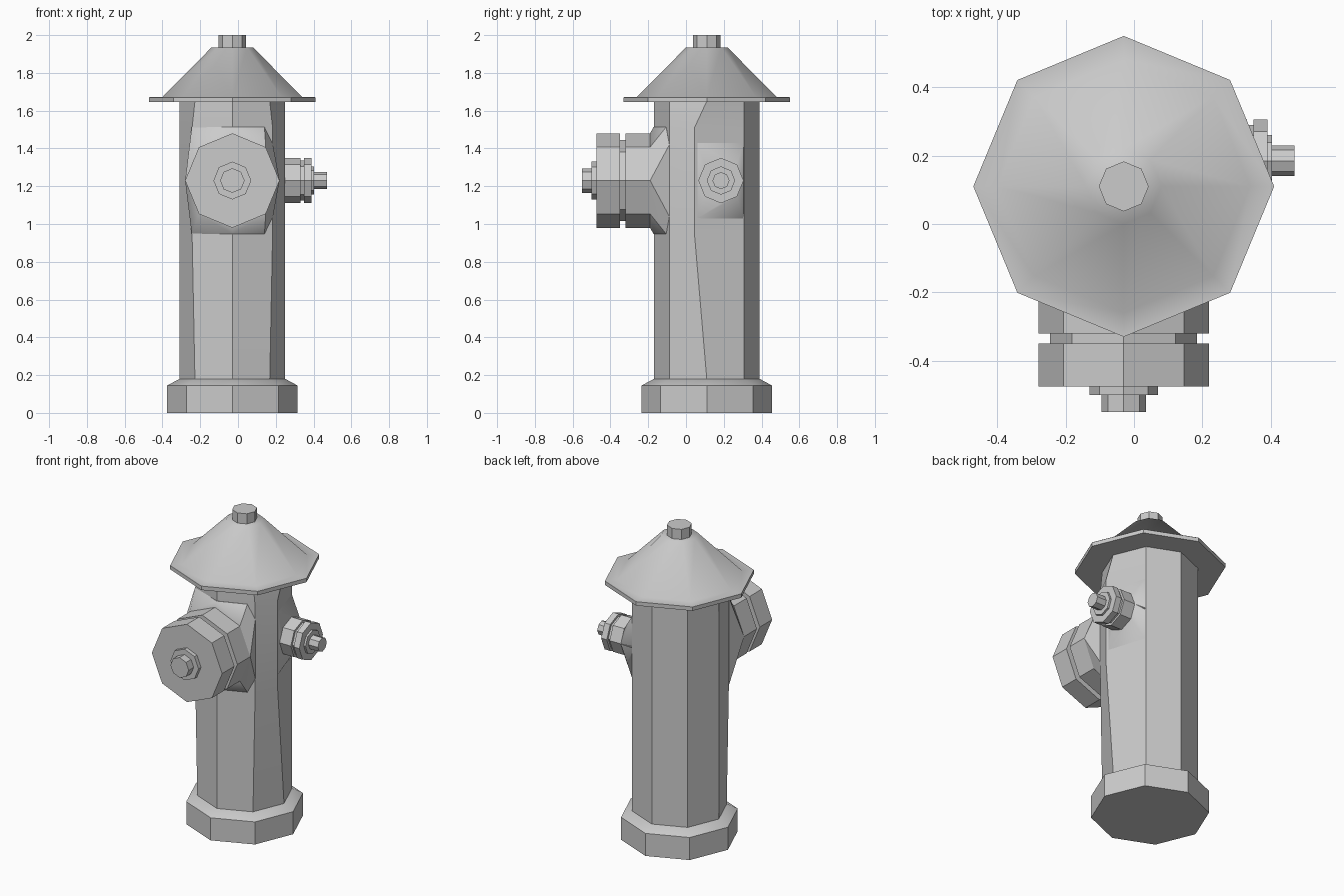
import bpy, bmesh
from math import sin, cos, pi, radians
from mathutils import Matrix, Vector

if "Cube" in bpy.data.objects:
    bpy.data.objects.remove(bpy.data.objects["Cube"])

CX, CY, NOZZLE_Z = -0.03, 0.11, 1.23

grey = bpy.data.materials.new("plain_grey")
grey.use_nodes = True
grey.diffuse_color = (0.6, 0.6, 0.6, 1)
grey.node_tree.nodes["Principled BSDF"].inputs["Base Color"].default_value = (0.6, 0.6, 0.6, 1)


def finish(name, bm, angle=40):
    """Turn a bmesh into a grey object whose edges above the angle stay sharp."""
    bmesh.ops.recalc_face_normals(bm, faces=bm.faces)
    for f in bm.faces:
        f.smooth = True
    for e in bm.edges:
        e.smooth = e.calc_face_angle(0) < radians(angle)
    mesh = bpy.data.meshes.new(name)
    bm.to_mesh(mesh)
    bm.free()
    mesh.materials.append(grey)
    obj = bpy.data.objects.new(name, mesh)
    bpy.context.collection.objects.link(obj)
    return obj


def octagon_loft(profile, matrix, cap_start=True):
    """Stack of octagons along local z from (radius, height) pairs."""
    bm = bmesh.new()
    rings = [[bm.verts.new(matrix @ Vector((r * cos(k * pi / 4), r * sin(k * pi / 4), h)))
              for k in range(8)] for r, h in profile]
    for a, b in zip(rings, rings[1:]):
        for k in range(8):
            j = (k + 1) % 8
            bm.faces.new((a[k], a[j], b[j], b[k]))
    if cap_start:
        bm.faces.new(rings[0][::-1])
    bm.faces.new(rings[-1])
    return bm, rings


def hull(name, points, angle=40):
    bm = bmesh.new()
    for p in points:
        bm.verts.new(p)
    bmesh.ops.convex_hull(bm, input=bm.verts[:])
    bmesh.ops.dissolve_limit(bm, angle_limit=0.01, verts=bm.verts[:], edges=bm.edges[:])
    return finish(name, bm, angle)


upright = Matrix.Translation((CX, CY, 0))
forward = Matrix.Translation((CX, 0, NOZZLE_Z)) @ Matrix.Rotation(pi / 2, 4, "X")
sideways = Matrix.Translation((0, 0.185, NOZZLE_Z)) @ Matrix.Rotation(pi / 2, 4, "Y")

# Foot with sloped top
finish("base", octagon_loft([(0.345, 0), (0.345, 0.145), (0.28, 0.18)], upright)[0])

# Barrel, with the columns beside the outlets pushed outwards
bm, rings = octagon_loft([(0.28, 0.18), (0.28, 0.945), (0.28, 1.51), (0.28, 1.65)], upright)
for ring in rings[1:3]:
    ring[0].co.y = 0.045
    ring[5].co.x -= 0.015
    ring[7].co.x += 0.015
finish("barrel", bm)

# Bonnet: brim, cone and top nut
finish("bonnet_brim", octagon_loft([(0.44, 1.645), (0.44, 1.67)], upright)[0])
finish("bonnet_cone", octagon_loft([(0.44, 1.671), (0.37, 1.672), (0.11, 1.935)],
                                   upright, False)[0], 55)
finish("top_nut", octagon_loft([(0.073, 1.92), (0.073, 2.0)], upright)[0])


def outlet(prefix, matrix, pipe_r, groove_r, washer_r, stud_r, stops):
    """Pipe, groove, cap, washer and stud, with six stops along the axis."""
    names = ("pipe", "groove", "cap", "washer", "stud")
    radii = (pipe_r, groove_r, pipe_r, washer_r, stud_r)
    for part, r, a, b in zip(names, radii, stops, stops[1:]):
        finish(f"{prefix}_{part}", octagon_loft([(r, a), (r, b)], matrix)[0])


outlet("front_outlet", forward, 0.25, 0.215, 0.1, 0.065, (0.185, 0.32, 0.35, 0.475, 0.5, 0.55))
outlet("side_outlet", sideways, 0.12, 0.105, 0.075, 0.045, (0.17, 0.33, 0.35, 0.39, 0.403, 0.47))

# Flared neck between barrel and front outlet
neck = [forward @ Vector((0.25 * cos(k * pi / 4), 0.25 * sin(k * pi / 4), 0.19)) for k in range(8)]
for side in (-1, 1):
    z = NOZZLE_Z + side * 0.283
    neck += [(-0.245, -0.085, z), (CX, -0.172, z), (0.14, -0.105, z),
             (0.185, -0.088, NOZZLE_Z + side * 0.19)]
hull("front_neck", neck)

# Flared neck between barrel and side outlet
neck = [sideways @ Vector((0.12 * cos(k * pi / 4), 0.12 * sin(k * pi / 4), 0.25)) for k in range(8)]
for side in (-1, 1):
    z = NOZZLE_Z + side * 0.2
    neck += [(0.245, 0.06, z), (0.17, 0.303, z)]
hull("side_neck", neck, 50)
